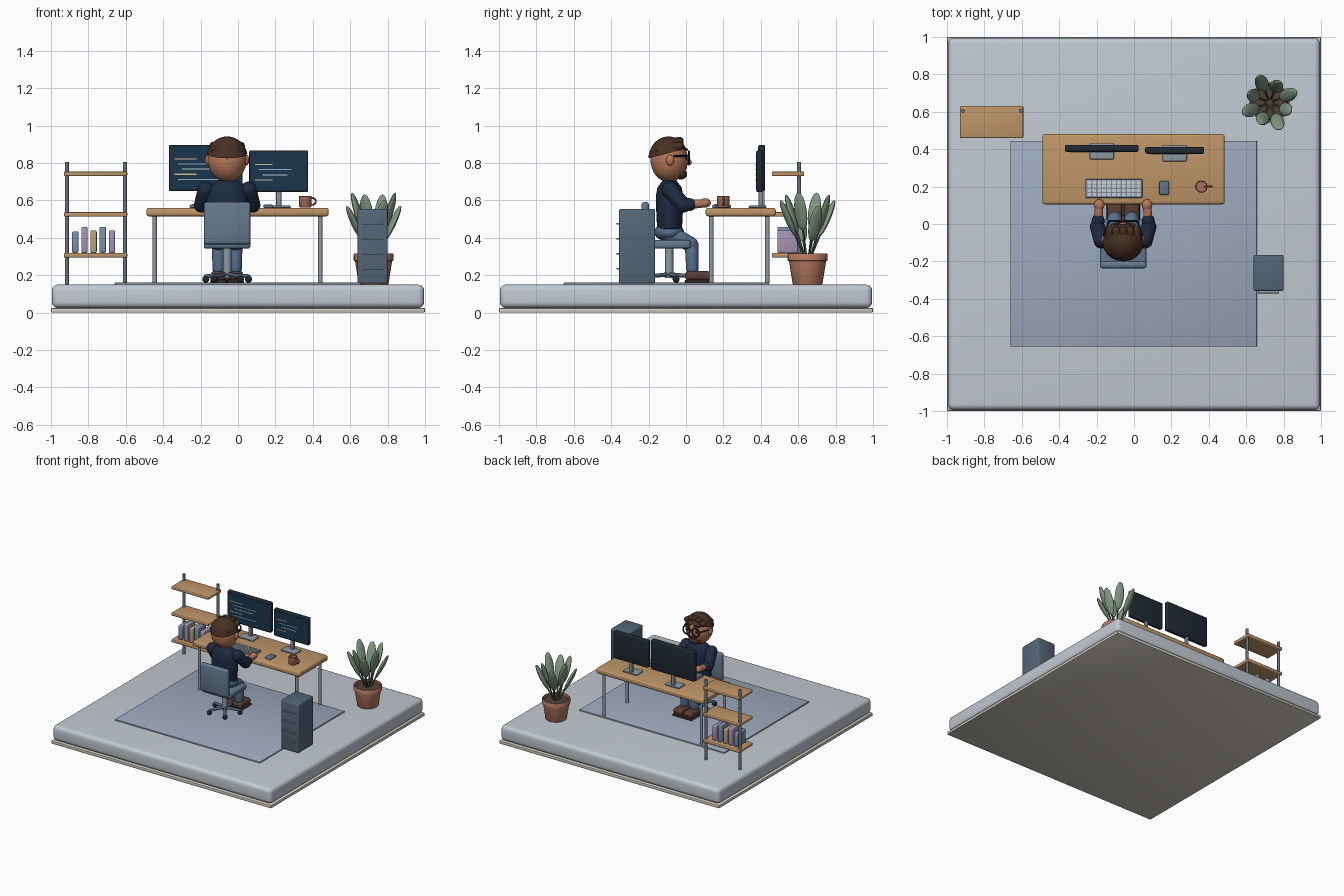
import bpy, bmesh, math
from mathutils import Vector, Matrix

if "Cube" in bpy.data.objects:
    bpy.data.objects.remove(bpy.data.objects["Cube"])

mats = {}

def paint(ob, hexcol):
    if hexcol not in mats:
        m = bpy.data.materials.new("mat_" + hexcol)
        rgb = [(int(hexcol[i:i + 2], 16) / 255) ** 2.2 for i in (0, 2, 4)]
        m.diffuse_color = (*rgb, 1)
        m.use_nodes = True
        m.node_tree.nodes["Principled BSDF"].inputs["Base Color"].default_value = m.diffuse_color
        mats[hexcol] = m
    ob.data.materials.append(mats[hexcol])

def finish(name, bm, col, smooth=True):
    me = bpy.data.meshes.new(name)
    bmesh.ops.recalc_face_normals(bm, faces=bm.faces)
    bm.to_mesh(me)
    bm.free()
    ob = bpy.data.objects.new(name, me)
    bpy.context.collection.objects.link(ob)
    paint(ob, col)
    if smooth:
        bpy.ops.object.select_all(action='DESELECT')
        ob.select_set(True)
        bpy.context.view_layer.objects.active = ob
        bpy.ops.object.shade_smooth_by_angle(angle=math.radians(40))
    return ob

def box(name, x, y, z, col, bevel=0.0, seg=3):
    """Box from (min, max) ranges with rounded edges."""
    bm = bmesh.new()
    bmesh.ops.create_cube(bm, size=1)
    for v in bm.verts:
        v.co = [r[0] if c < 0 else r[1] for c, r in zip(v.co, (x, y, z))]
    if bevel:
        bmesh.ops.bevel(bm, geom=bm.edges[:], offset=bevel, segments=seg, profile=0.5, affect='EDGES')
    return finish(name, bm, col, bevel > 0)

def along(p, q):
    p, q = Vector(p), Vector(q)
    return Matrix.Translation((p + q) / 2) @ (q - p).to_track_quat('Z', 'Y').to_matrix().to_4x4(), (q - p).length

def rod(name, p, q, r, col, seg=16):
    m, l = along(p, q)
    bm = bmesh.new()
    bmesh.ops.create_cone(bm, cap_ends=True, segments=seg, radius1=r, radius2=r, depth=l, matrix=m)
    return finish(name, bm, col)

def capsule(name, p, q, r0, r1, col):
    m, l = along(p, q)
    bm = bmesh.new()
    bmesh.ops.create_uvsphere(bm, u_segments=18, v_segments=12, radius=1)
    for v in bm.verts:
        up = v.co.z > -1e-4
        v.co *= r1 if up else r0
        v.co.z += l / 2 if up else -l / 2
    bm.transform(m)
    return finish(name, bm, col)

def ball(name, c, r, col, rot=None, seg=24):
    bm = bmesh.new()
    bmesh.ops.create_uvsphere(bm, u_segments=seg, v_segments=seg // 2, radius=1,
                              matrix=Matrix.Translation(c) @ (rot or Matrix()) @ Matrix.Diagonal((*r, 1)))
    return finish(name, bm, col)

def lathe(name, c, prof, col, seg=32):
    bm = bmesh.new()
    vs = [bm.verts.new((c[0] + r, c[1], c[2] + z)) for r, z in prof]
    es = [bm.edges.new(e) for e in zip(vs, vs[1:])]
    bmesh.ops.spin(bm, geom=vs + es, cent=c, axis=(0, 0, 1), angle=math.tau, steps=seg)
    bmesh.ops.remove_doubles(bm, verts=bm.verts, dist=1e-5)
    return finish(name, bm, col)

def ring(name, c, R, r, rot, col):
    bpy.ops.mesh.primitive_torus_add(major_radius=R, minor_radius=r, major_segments=28,
                                     minor_segments=8, location=c, rotation=rot)
    ob = bpy.context.object
    ob.name = name
    paint(ob, col)
    bpy.ops.object.shade_smooth_by_angle()

WOOD, METAL, DARK, SLATE = "BD9468", "8E99A3", "252D36", "556677"
SKIN, HAIR, NAVY, JEANS, SHOE = "B5795A", "4A3428", "232E42", "566F8C", "5A4036"

# Floor slabs and rug
box("floor_underlay", (-1, 1), (-1, 1), (0, .025), "CFC9BC", .006, 2)
box("floor_slab", (-.995, .995), (-.995, .995), (.025, .15), "C0C8D0", .032, 5)
box("rug", (-.66, .657), (-.655, .445), (.148, .16), "9DA9BC", .003, 2)

# Desk
box("desk_top", (-.49, .485), (.105, .48), (.515, .56), WOOD, .014)
for x in (-.445, .44):
    for y in (.135, .435):
        rod("desk_leg", (x, y, .155), (x, y, .52), .012, METAL)

# Monitors with code lines
def monitor(x0, x1, z0, z1, y, n):
    cx = (x0 + x1) / 2
    w = x1 - x0
    box("monitor_case", (x0, x1), (y - .016, y + .018), (z0, z1), DARK, .008)
    box("monitor_screen", (x0 + .01, x1 - .01), (y - .019, y - .014), (z0 + .012, z1 - .012), "20384E")
    box("monitor_neck", (cx - .014, cx + .014), (y - .005, y + .017), (.565, z0 + .06), METAL, .004)
    box("monitor_foot", (cx - .065, cx + .065), (y - .058, y + .027), (.56, .572), METAL, .005)
    for i in range(n):
        z = z1 - .075 - i * (z1 - z0 - .11) / n
        a = x0 + .03 + .02 * (i % 3)
        box("code_line", (a, a + w * (.3 + .13 * (i * 2 % 3))), (y - .021, y - .018),
            (z - .003, z + .003), ("D7B98C", "8FB2CF", "C9D2DA")[i % 3])

monitor(-.37, .025, .65, .897, .404, 5)
monitor(.06, .375, .645, .868, .393, 4)

# Keyboard, phone, mug
box("keyboard", (-.26, .045), (.14, .24), (.56, .575), "7D8B98", .005)
for r in range(4):
    for c in range(11):
        x, y = -.249 + c * .0263, .149 + r * .022
        box("key", (x, x + .02), (y, y + .017), (.574, .581), "C5CDD3")
box("mouse", (.135, .188), (.155, .23), (.56, .577), "617284", .007)
lathe("mug", (.36, .2, .56), [(0, .002), (.028, .002), (.033, .008), (.033, .062), (.03, .065),
                              (.027, .062), (.027, .012), (0, .01)], "A86E58")
ring("mug_handle", (.398, .2, .595), .018, .005, (math.pi / 2, 0, 0), "A86E58")

# Open shelf with books
for z in (.307, .525, .742):
    box("shelf_board", (-.93, -.592), (.46, .632), (z - .012, z + .012), WOOD, .006)
for x in (-.915, -.605):
    rod("shelf_post", (x, .605, .15), (x, .605, .805), .011, "6B7680")
for i, (h, col) in enumerate(zip((.115, .14, .12, .14, .12),
                                 ("7D90AC", "A592B0", "B5A27C", "7D90AC", "A592B0"))):
    x = -.87 + i * .049
    box("book", (x - .017, x + .017), (.488, .6), (.319, .319 + h), col, .008)

# Potted plant
PX, PY = .725, .65
lathe("pot", (PX, PY, .15), [(0, 0), (.077, 0), (.08, .005), (.099, .125), (.106, .128), (.107, .16),
                             (.104, .165), (.096, .165), (.094, .142), (0, .142)], "B57A62")
lathe("soil", (PX, PY, .15), [(0, .14), (.095, .14), (.09, .152), (0, .155)], "54443A")
for i in range(8):
    a = math.radians(22 + i * 45)
    d = Vector((math.cos(a), math.sin(a), 0))
    top = (.57, .63, .6, .64)[i % 4]
    base = Vector((PX, PY, .29)) + d * .015
    tip = Vector((PX, PY, top)) + d * (.155 - .03 * (i % 2))
    stem = base.lerp(tip, .5)
    rod("leaf_stem", base, stem, .006, "5F7360", 8)
    mid = tip - (tip - base).normalized() * .105
    q = Matrix((Vector((-d.y, d.x, 0)), (tip - base).normalized().cross(Vector((-d.y, d.x, 0))),
                (tip - base).normalized())).transposed().to_4x4()
    ball("leaf", mid, (.036, .016, .107), "7F9680", q, 16)

# Filing cabinet
box("cabinet", (.64, .80), (-.358, -.165), (.155, .555), SLATE, .01)
for z in (.475, .395, .315, .235):
    box("drawer_handle", (.662, .776), (-.371, -.355), (z - .004, z + .005), METAL, .003, 2)

# Swivel chair
CX, CY = -.058, -.09
box("chair_back", (-.183, .067), (-.238, -.198), (.365, .592), "65798D", .016)
box("chair_seat", (-.183, .067), (-.215, .025), (.342, .388), "65798D", .016)
rod("chair_post", (CX, CY, .185), (CX, CY, .35), .022, METAL)
for i in range(5):
    a = math.radians(90 + i * 72)
    e = (CX + .12 * math.cos(a), CY + .12 * math.sin(a))
    capsule("chair_spoke", (CX, CY, .205), (*e, .195), .012, .01, SLATE)
    ball("caster", (*e, .179), (.019, .019, .019), DARK, seg=16)

# Seated person: torso and limbs
bm_torso = [(0, .42), (.07, .422), (.098, .45), (.104, .53), (.108, .62), (.095, .67), (.055, .705), (0, .712)]
torso = lathe("torso", (0, 0, 0), bm_torso, NAVY)
for v in torso.data.vertices:
    v.co = (v.co.x * 1.04 + CX, v.co.y * .68 - .088, v.co.z)
ball("hips", (CX, -.09, .43), (.105, .08, .05), JEANS)
rod("neck", (CX, -.09, .69), (CX, -.085, .74), .036, SKIN)
for s in (-1, 1):
    X = lambda d: CX + s * d
    capsule("upper_arm", (X(.115), -.085, .655), (X(.138), -.015, .575), .046, .04, NAVY)
    capsule("sleeve", (X(.138), -.015, .575), (X(.134), .02, .578), .039, .034, NAVY)
    capsule("forearm", (X(.134), .01, .578), (X(.128), .1, .585), .026, .022, SKIN)
    ball("hand", (X(.128), .102, .587), (.028, .031, .025), SKIN)
    capsule("thigh", (X(.045), -.09, .425), (X(.046), .025, .365), .048, .04, JEANS)
    capsule("shin", (X(.046), .03, .36), (X(.046), .034, .235), .038, .033, JEANS)
    box("shoe", (X(.046) - .041, X(.046) + .041), (-.005, .135), (.172, .222), SHOE, .02, 4)
    box("shoe_sole", (X(.046) - .043, X(.046) + .043), (-.007, .137), (.16, .175), "3B2E2A", .006)
    # Ears, eyes, brows, spectacles
    ball("ear", (X(.104), -.085, .815), (.014, .022, .028), SKIN, seg=16)
    ball("eye", (X(.04), .002, .83), (.01, .006, .012), "1C1C20", seg=12)
    capsule("brow", (X(.022), .006, .872), (X(.062), -.004, .872), .006, .006, HAIR)
    ring("spectacle_rim", (X(.042), .016, .83), .032, .0055, (math.pi / 2, 0, 0), DARK)
    rod("spectacle_arm", (X(.074), .016, .838), (X(.105), -.065, .838), .005, DARK, 8)

# Head, nose, beard, spectacle bridge
HC = Vector((CX, -.09, .818))
ball("head", HC, (.104, .1, .12), SKIN, seg=32)
ball("nose", (CX, .014, .805), (.014, .017, .018), SKIN, seg=16)
ball("beard", (CX, -.028, .74), (.05, .034, .028), HAIR)
capsule("moustache", (CX - .028, -.002, .776), (CX + .028, -.002, .776), .008, .008, HAIR)
rod("spectacle_bridge", (CX - .012, .018, .838), (CX + .012, .018, .838), .005, DARK, 8)

# Hair cap cut along a slanted hairline, with swept locks on top
bm = bmesh.new()
bmesh.ops.create_uvsphere(bm, u_segments=32, v_segments=20, radius=1,
                          matrix=Matrix.Translation(HC + Vector((0, -.004, .002))) @ Matrix.Diagonal((.112, .107, .122, 1)))
cut = bmesh.ops.bisect_plane(bm, geom=bm.verts[:] + bm.edges[:] + bm.faces[:], plane_co=(CX, -.09, .853),
                             plane_no=(0, -.25, 1), clear_inner=True)
bmesh.ops.contextual_create(bm, geom=[e for e in cut['geom_cut'] if isinstance(e, bmesh.types.BMEdge)])
finish("hair_cap", bm, HAIR)
for i in range(5):
    d = (i - 2) * .036
    z = .917 - 5 * d * d
    capsule("hair_lock", (CX + d * .9, -.145, z - .02), (CX + d, -.035, z), .022, .023, HAIR)
